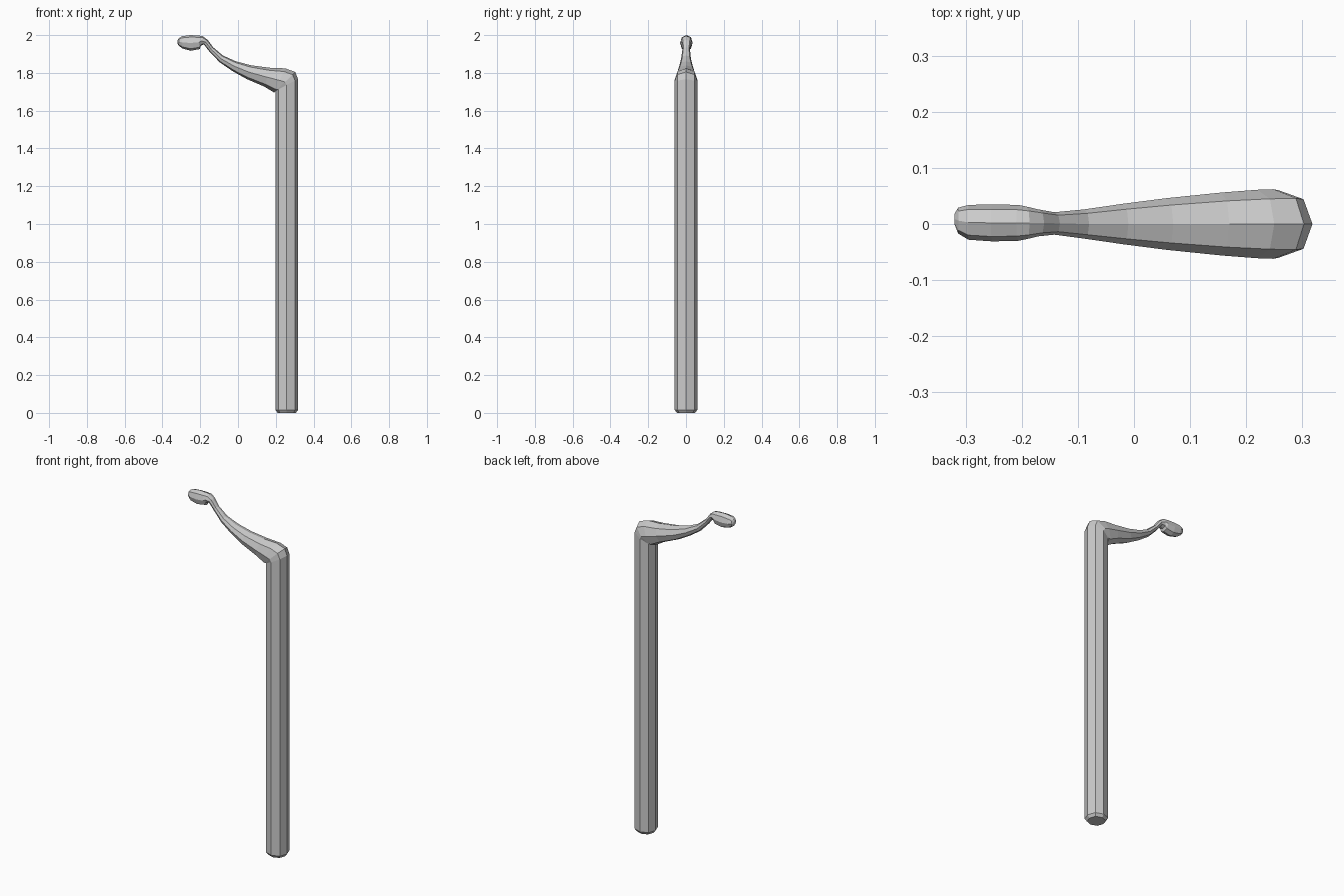
import bpy, bmesh, math

SIDES = 8
# Ring: outer/top point (x, z), inner/bottom point (x, z), half width, y offset
RINGS = [
    # shaft with chamfered foot
    ((.306, .0), (.210, .0), .048, 0),
    ((.318, .016), (.198, .016), .060, 0),
    # mitred elbow
    ((.318, 1.767), (.198, 1.705), .060, 0),
    ((.303, 1.805), (.194, 1.698), .062, 0),
    ((.250, 1.824), (.190, 1.697), .061, 0),
    # tapering handle
    ((.170, 1.827), (.140, 1.727), .056, 0),
    ((.070, 1.840), (.045, 1.768), .046, 0),
    ((-.010, 1.861), (-.030, 1.810), .036, 0),
    ((-.080, 1.892), (-.098, 1.857), .026, 0),
    ((-.132, 1.936), (-.152, 1.914), .020, .001),
    # rounded tip
    ((-.160, 1.974), (-.181, 1.951), .024, .002),
    ((-.186, 1.994), (-.197, 1.944), .029, .002),
    ((-.210, 1.998), (-.203, 1.926), .032, .002),
    ((-.255, 2.000), (-.250, 1.917), .033, .002),
    ((-.296, 1.994), (-.294, 1.929), .031, .003),
    ((-.313, 1.984), (-.314, 1.944), .023, .006),
    ((-.320, 1.972), (-.320, 1.956), .009, .009),
]


def octagon(bm, outer, inner, half, dy):
    """Octagon spanning outer to inner point, with a corner on each axis."""
    verts = []
    for i in range(SIDES):
        a = 2 * math.pi * i / SIDES
        k = 1.04 if i % 2 else 1.0
        c, s = math.cos(a) * k, math.sin(a) * k
        t = (1 - c) / 2
        x = outer[0] + (inner[0] - outer[0]) * t
        z = outer[1] + (inner[1] - outer[1]) * t
        verts.append(bm.verts.new((x, s * half + dy, z)))
    return verts


# Loft the whole cane through its rings
bm = bmesh.new()
loops = [octagon(bm, *r) for r in RINGS]
for lo, hi in zip(loops, loops[1:]):
    for i in range(SIDES):
        j = (i + 1) % SIDES
        bm.faces.new((lo[i], lo[j], hi[j], hi[i]))
bm.faces.new(loops[0][::-1])
bm.faces.new(loops[-1])
bmesh.ops.recalc_face_normals(bm, faces=bm.faces)

mesh = bpy.data.meshes.new("cane")
bm.to_mesh(mesh)
bm.free()
cane = bpy.data.objects.new("cane", mesh)
bpy.context.collection.objects.link(cane)
